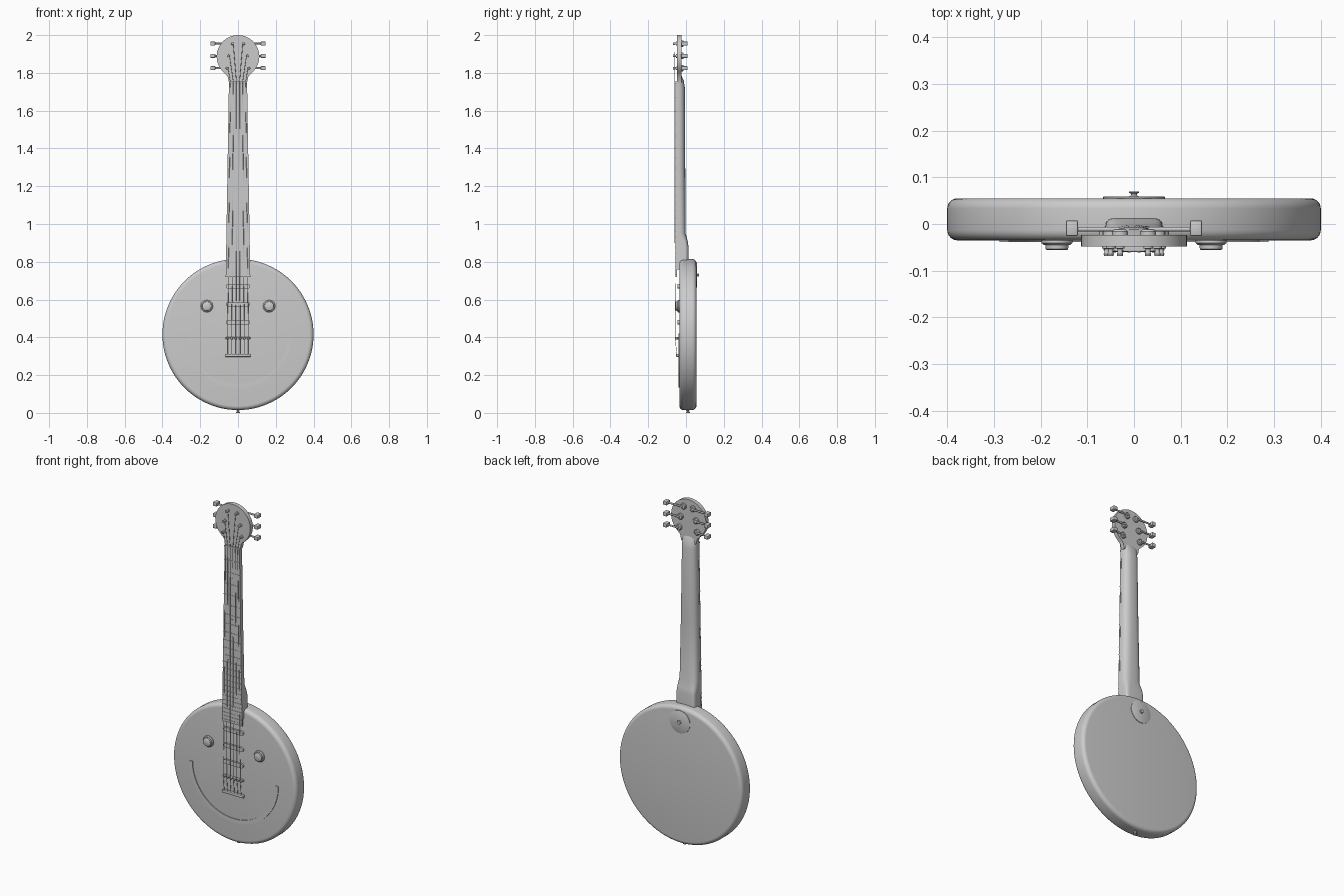
import bpy, bmesh, math
from math import sin, cos, pi, radians
from mathutils import Matrix, Vector

if "Cube" in bpy.data.objects:
    bpy.data.objects.remove(bpy.data.objects["Cube"])


def finish(name, bm, angle=35):
    bmesh.ops.recalc_face_normals(bm, faces=bm.faces)
    me = bpy.data.meshes.new(name)
    bm.to_mesh(me)
    bm.free()
    ob = bpy.data.objects.new(name, me)
    bpy.context.collection.objects.link(ob)
    bpy.ops.object.select_all(action='DESELECT')
    bpy.context.view_layer.objects.active = ob
    ob.select_set(True)
    bpy.ops.object.shade_smooth_by_angle(angle=radians(angle))
    return ob


def loft(name, rings):
    """Skin a list of closed rings and cap both ends."""
    bm = bmesh.new()
    vs = [[bm.verts.new(p) for p in r] for r in rings]
    n = len(vs[0])
    for a, b in zip(vs, vs[1:]):
        for i in range(n):
            bm.faces.new((a[i], a[(i + 1) % n], b[(i + 1) % n], b[i]))
    bm.faces.new(vs[0])
    bm.faces.new(vs[-1])
    return finish(name, bm)


def lathe(name, profile, loc, axis=(0, -1, 0), n=24):
    """Turn a (radius, height) profile around an axis starting at loc."""
    q = Vector((0, 0, 1)).rotation_difference(Vector(axis))
    return loft(name, [[Vector(loc) + q @ Vector((r * cos(2 * pi * i / n), r * sin(2 * pi * i / n), h))
                        for i in range(n)] for r, h in profile])


def box(name, loc, size, bevel=0.0):
    bm = bmesh.new()
    bmesh.ops.create_cube(bm, size=1, matrix=Matrix.Translation(loc) @ Matrix.Diagonal((*size, 1)))
    if bevel:
        bmesh.ops.bevel(bm, geom=bm.edges[:], offset=bevel, segments=2, affect='EDGES', profile=0.5)
    return finish(name, bm)


def slab(name, outline, y0, y1):
    """Extrude an x,z outline from y0 to y1."""
    return loft(name, [[(x, y, z) for x, z in outline] for y in (y0, y1)])


def tube(name, pts, r):
    cu = bpy.data.curves.new(name, 'CURVE')
    cu.dimensions = '3D'
    cu.bevel_depth = r
    cu.bevel_resolution = 1
    cu.use_fill_caps = True
    sp = cu.splines.new('POLY')
    sp.points.add(len(pts) - 1)
    for p, c in zip(sp.points, pts):
        p.co = (*c, 1)
    ob = bpy.data.objects.new(name, cu)
    bpy.context.collection.objects.link(ob)


# Round body with softened rims
er = 0.022
prof = [(0.4 - er + er * sin(a), er - er * cos(a)) for a in [pi / 2 * i / 6 for i in range(7)]]
prof += [(r, 0.09 - h) for r, h in reversed(prof)]
lathe("body", prof, (0, 0.055, 0.415), n=96)

# Neck: rounded back, boxy heel at the body
def half_width(z):
    return 0.065 - (z - 0.72) * 0.0165

rings = []
for z, back, e in [(0.76, 0.013, 7), (0.88, 0.013, 7), (0.91, 0.009, 5), (0.95, -0.002, 3),
                   (1.3, -0.004, 2.6), (1.72, -0.006, 2.6), (1.76, -0.012, 2.6), (1.79, -0.026, 2.6)]:
    w, d = half_width(z) - 0.001, back + 0.048
    ts = [pi * i / 20 for i in range(21)]
    rings.append([(w * math.copysign(abs(cos(t)) ** (2 / e), cos(t)),
                   -0.048 + d * abs(sin(t)) ** (2 / e), z) for t in ts])
loft("neck", rings)

# Fretboard, frets and position dots
nut_z, scale = 1.745, 1.35
end = [(half_width(0.72), 0.72), (half_width(nut_z), nut_z)]
slab("fretboard", end + [(-x, z) for x, z in reversed(end)], -0.055, -0.047)
fret = [nut_z - scale * (1 - 2 ** (-n / 12)) for n in range(25)]
for z in fret[1:]:
    box("fret", (0, -0.0555, z), (2 * half_width(z), 0.003, 0.004))
box("nut", (0, -0.053, nut_z + 0.004), (0.096, 0.013, 0.009), 0.001)
for n in (3, 5, 7, 9, 12, 15, 17, 19, 21):
    for x in ((-0.03, 0.03) if n == 12 else (0,)):
        lathe("position_dot", [(0.007, 0), (0.007, 0.001)], (x, -0.055, (fret[n] + fret[n - 1]) / 2), n=16)

# Round headstock with narrow throat
arc = [(0.113 * cos(a), 1.887 + 0.113 * sin(a))
       for a in [radians(-48 + 276 * i / 40) for i in range(41)]]
head = [(-0.055, 1.783), (-0.048, 1.75), (0.048, 1.75), (0.055, 1.783)] + arc
slab("headstock", head, -0.048, -0.024)

# Tuners on both sides
posts = [(0.058, 1.825), (0.05, 1.89), (0.03, 1.955)]
for s in (-1, 1):
    for x, z in posts:
        lathe("tuner_post", [(0.010, 0), (0.010, 0.004), (0.006, 0.005), (0.005, 0.012), (0.007, 0.016),
                             (0.006, 0.02)], (s * x, -0.048, z), n=16)
        lathe("tuner_housing", [(0.017, 0), (0.017, 0.009), (0.013, 0.013)],
              (s * x, -0.025, z), (0, 1, 0), n=20)
        lathe("tuner_shaft", [(0.005, 0), (0.005, 0.122 - x), (0.008, 0.125 - x)],
              (s * x, -0.011, z), (s, 0, 0), n=12)
        box("tuner_key", (s * 0.133, -0.009, z), (0.026, 0.034, 0.022), 0.004)

# Round-ended pickup bars across the body
for z in (0.67, 0.575, 0.48):
    r = 0.012
    out = [(0.052 + r * cos(a), z + r * sin(a)) for a in [-pi / 2 + pi * i / 10 for i in range(11)]]
    slab("pickup_bar", out + [(-x, 2 * z - zz) for x, zz in out], -0.046, -0.034)

# Bridge saddles and tailpiece
box("bridge_base", (0, -0.039, 0.395), (0.13, 0.01, 0.012), 0.002)
box("tailpiece", (0, -0.043, 0.305), (0.138, 0.018, 0.016), 0.003)
for i in range(6):
    u = (i - 2.5) / 2.5
    x = u * 0.055
    lathe("saddle", [(0.007, 0), (0.007, 0.016), (0.005, 0.018)], (x, -0.038, 0.395), n=12)
    px, pz = posts[min(i, 5 - i)]
    tube("string", [(x, -0.048, 0.305), (x, -0.0575, 0.395), (u * 0.04, -0.060, nut_z + 0.004),
                    (math.copysign(px - 0.005, u), -0.058, pz)], 0.0013)

# Two control knobs as eyes
for s in (-1, 1):
    loc = (s * 0.165, -0.035, 0.565)
    lathe("knob_skirt", [(0.033, 0), (0.033, 0.006), (0.028, 0.010)], loc, n=12)
    lathe("knob", [(0.025, 0.008), (0.024, 0.019), (0.021, 0.021)], loc, n=28)

# Smile strip on the front
angs = [radians(180 + 180 * i / 48) for i in range(49)]
smile = [(0.288 * cos(a), 0.42 + 0.286 * sin(a)) for a in angs]
smile += [(0.268 * cos(a), 0.42 + 0.264 * sin(a)) for a in reversed(angs)]
slab("smile", smile, -0.039, -0.034)

# Back plate and strap buttons
lathe("back_plate", [(0.066, 0), (0.066, 0.004), (0.064, 0.005)], (0, 0.054, 0.73), (0, 1, 0), n=40)
button = [(0.011, 0), (0.006, 0.004), (0.006, 0.007), (0.011, 0.009), (0.011, 0.012)]
lathe("back_strap_button", button, (0, 0.058, 0.73), (0, 1, 0), n=20)
lathe("bottom_strap_button", [(r, h * 1.34) for r, h in button], (0, 0.01, 0.0161), (0, 0, -1), n=20)
